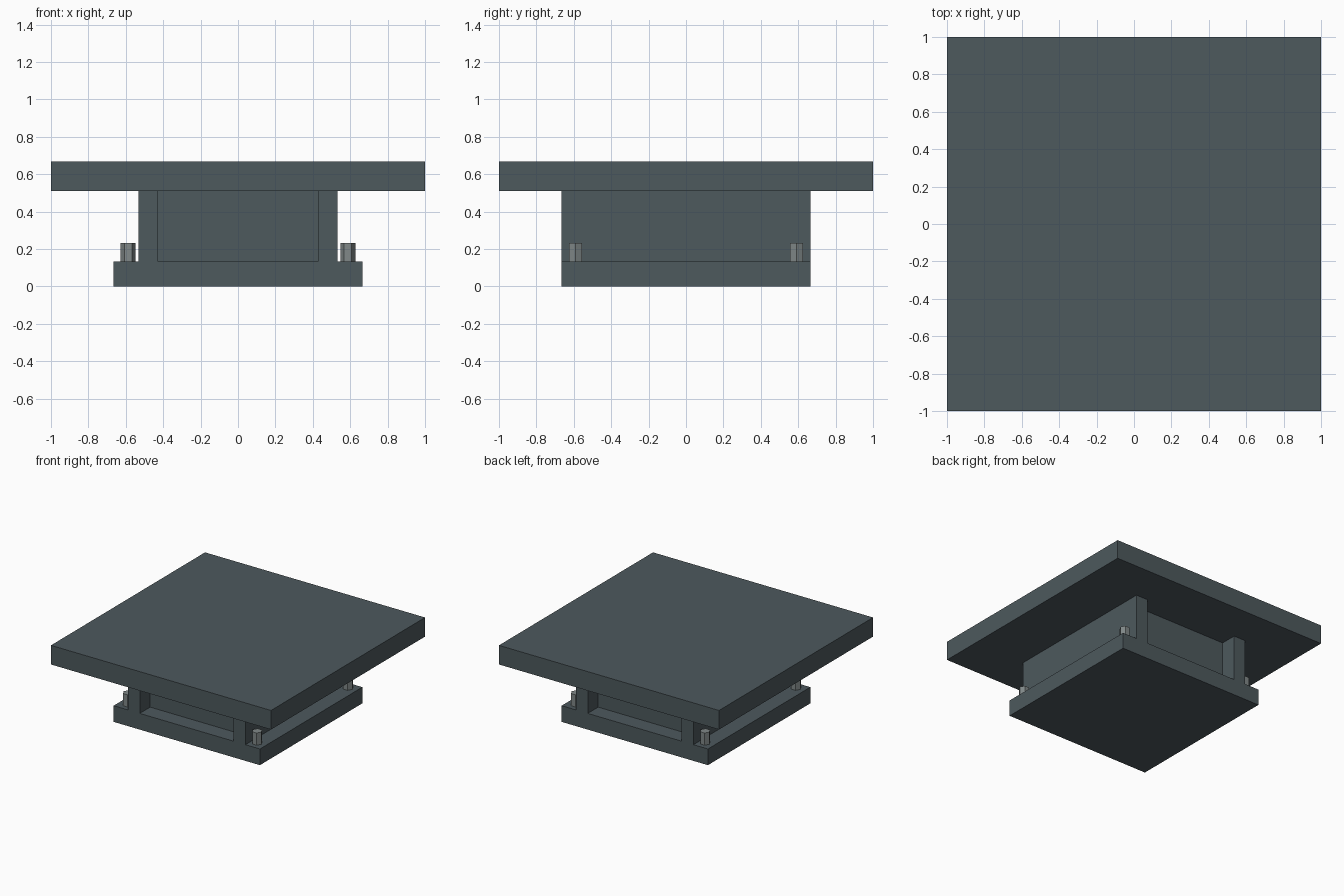
import bpy

if "Cube" in bpy.data.objects:
    bpy.data.objects.remove(bpy.data.objects["Cube"])

def material(name, color):
    m = bpy.data.materials.new(name)
    m.diffuse_color = color
    m.use_nodes = True
    m.node_tree.nodes["Principled BSDF"].inputs["Base Color"].default_value = m.diffuse_color
    return m

SLATE = material("slate", (0.075, 0.1, 0.11, 1))
STEEL = material("steel", (0.22, 0.25, 0.25, 1))

def box(name, x, y, z):
    """Box from (min, max) ranges on each axis."""
    bpy.ops.mesh.primitive_cube_add(size=1, location=[(a + b) / 2 for a, b in (x, y, z)])
    o = bpy.context.object
    o.name = name
    o.scale = [b - a for a, b in (x, y, z)]
    bpy.ops.object.transform_apply(location=False, rotation=False, scale=True)
    o.data.materials.append(SLATE)

BASE_TOP, WALL_TOP, TOP = 0.133, 0.51, 0.667

# base and top plates
box("base_plate", (-0.665, 0.665), (-0.665, 0.665), (0, BASE_TOP))
box("top_plate", (-1, 1), (-1, 1), (WALL_TOP, TOP))

# long side walls, and cross walls set back between them
for s, side in ((-1, "left"), (1, "right")):
    box(f"side_wall_{side}", sorted((s * 0.427, s * 0.533)), (-0.665, 0.665), (BASE_TOP, WALL_TOP))
for s, side in ((-1, "front"), (1, "back")):
    box(f"cross_wall_{side}", (-0.427, 0.427), sorted((s * 0.427, s * 0.53)), (BASE_TOP, WALL_TOP))

# hexagonal corner bolts, points along x
for sx in (-1, 1):
    for sy in (-1, 1):
        bpy.ops.mesh.primitive_cylinder_add(
            vertices=6, radius=0.04, depth=0.1,
            location=(sx * 0.587, sy * 0.59, BASE_TOP + 0.05), rotation=(0, 0, 1.5707963))
        bolt = bpy.context.object
        bolt.name = f"bolt_{'right' if sx > 0 else 'left'}_{'back' if sy > 0 else 'front'}"
        bolt.data.materials.append(STEEL)
